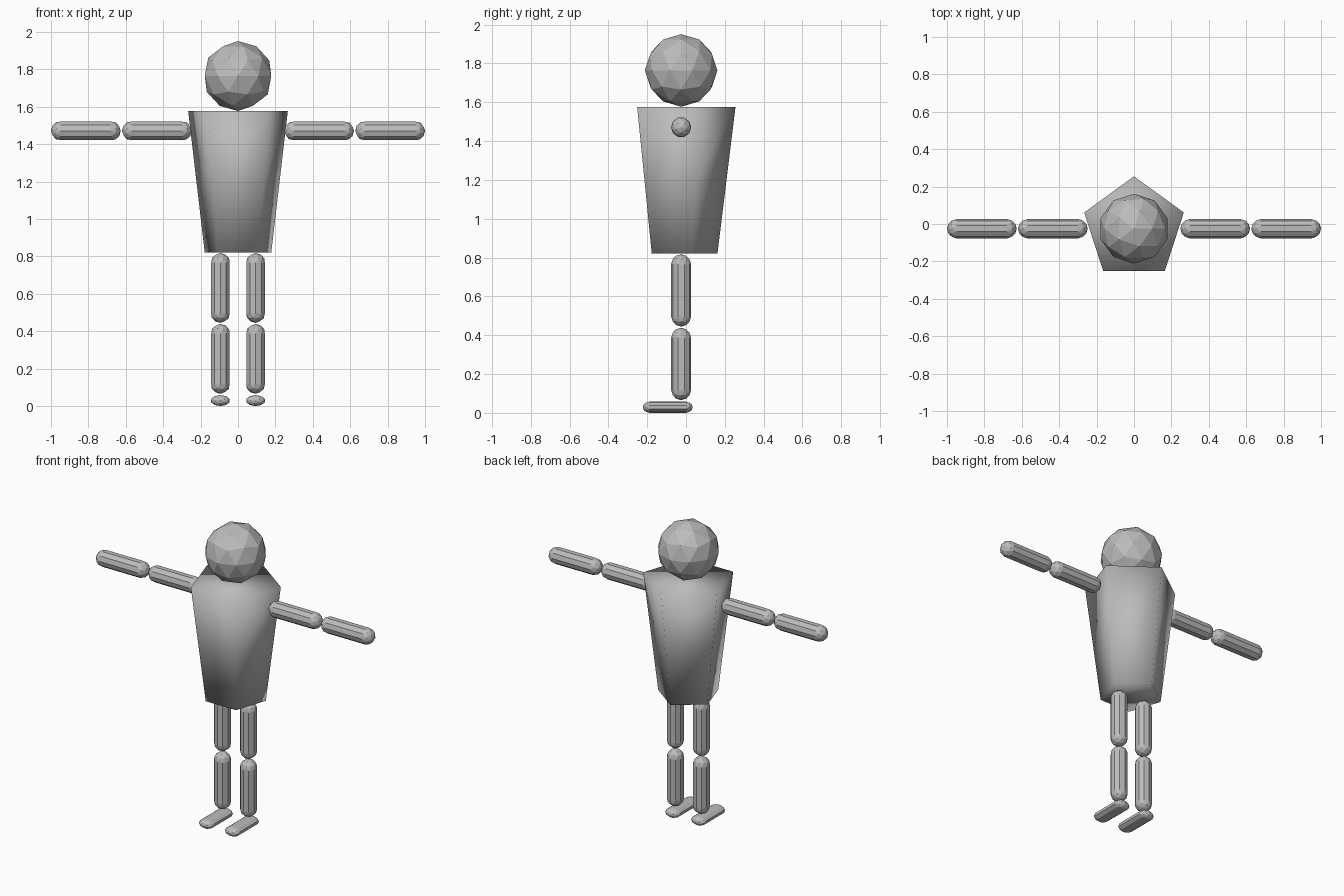
import bpy, bmesh, math
from mathutils import Matrix, Vector

if "Cube" in bpy.data.objects:
    bpy.data.objects.remove(bpy.data.objects["Cube"])

grey = bpy.data.materials.new("plain grey")
grey.diffuse_color = (0.5, 0.5, 0.5, 1)
grey.use_nodes = True
grey.node_tree.nodes["Principled BSDF"].inputs["Base Color"].default_value = grey.diffuse_color
Y = -0.025  # depth of the body axis


def finish(bm, name, smooth=False):
    bmesh.ops.recalc_face_normals(bm, faces=bm.faces[:])
    for f in bm.faces:
        f.smooth = smooth
    mesh = bpy.data.meshes.new(name)
    bm.to_mesh(mesh)
    bm.free()
    mesh.materials.append(grey)
    ob = bpy.data.objects.new(name, mesh)
    bpy.context.collection.objects.link(ob)
    return ob


def capsule(name, centre, axis, length, radius=0.052, scale=(1, 1, 1)):
    """Icosphere split at its ten-sided equator, pulled apart and bridged."""
    bm = bmesh.new()
    bmesh.ops.create_icosphere(bm, subdivisions=2, radius=radius)
    eps = radius * 0.01
    ring = [e for e in bm.edges if all(abs(v.co.z) < eps for v in e.verts)]
    bmesh.ops.split_edges(bm, edges=ring)
    half = length / 2 - radius
    low = {v for f in bm.faces if f.calc_center_median().z < 0 for v in f.verts}
    for v in bm.verts:
        v.co.z += -half if v in low else half
    rim = [e for e in bm.edges if e.is_boundary]
    bmesh.ops.bridge_loops(bm, edges=rim)
    turn = Vector((0, 0, 1)).rotation_difference(Vector(axis)).to_matrix().to_4x4()
    size = Matrix.Diagonal((*scale, 1))
    bmesh.ops.transform(bm, matrix=Matrix.Translation(centre) @ size @ turn, verts=bm.verts[:])
    return finish(bm, name)


# head
bm = bmesh.new()
bmesh.ops.create_icosphere(bm, subdivisions=2, radius=0.187,
                           matrix=Matrix.Translation((0, Y, 1.764)))
finish(bm, "head")

# torso: tapered five-sided prism with a middle ring
bm = bmesh.new()
rings = []
for z, r in ((0.82, 0.187), (1.198, 0.2335), (1.576, 0.28)):
    rings.append([bm.verts.new((r * math.cos(a), Y + r * math.sin(a), z))
                  for a in (math.radians(90 + 72 * k) for k in range(5))])
for a, b in zip(rings, rings[1:]):
    for k in range(5):
        n = (k + 1) % 5
        bm.faces.new((a[k], a[n], b[n], b[k]))
bm.faces.new(rings[0][::-1])
bm.faces.new(rings[-1])
finish(bm, "torso", smooth=True)

# limbs, mirrored left and right
for side, s in (("left", 1), ("right", -1)):
    capsule(side + "_upper_arm", (s * 0.434, Y, 1.471), (s, 0, 0), 0.373)
    capsule(side + "_forearm", (s * 0.8135, Y, 1.471), (s, 0, 0), 0.373)
    capsule(side + "_thigh", (s * 0.094, Y, 0.631), (0, 0, 1), 0.373)
    capsule(side + "_shin", (s * 0.094, Y, 0.252), (0, 0, 1), 0.373)
    capsule(side + "_foot", (s * 0.094, -0.094, 0.029), (0, 1, 0), 0.373,
            scale=(1, 0.69, 0.56))
